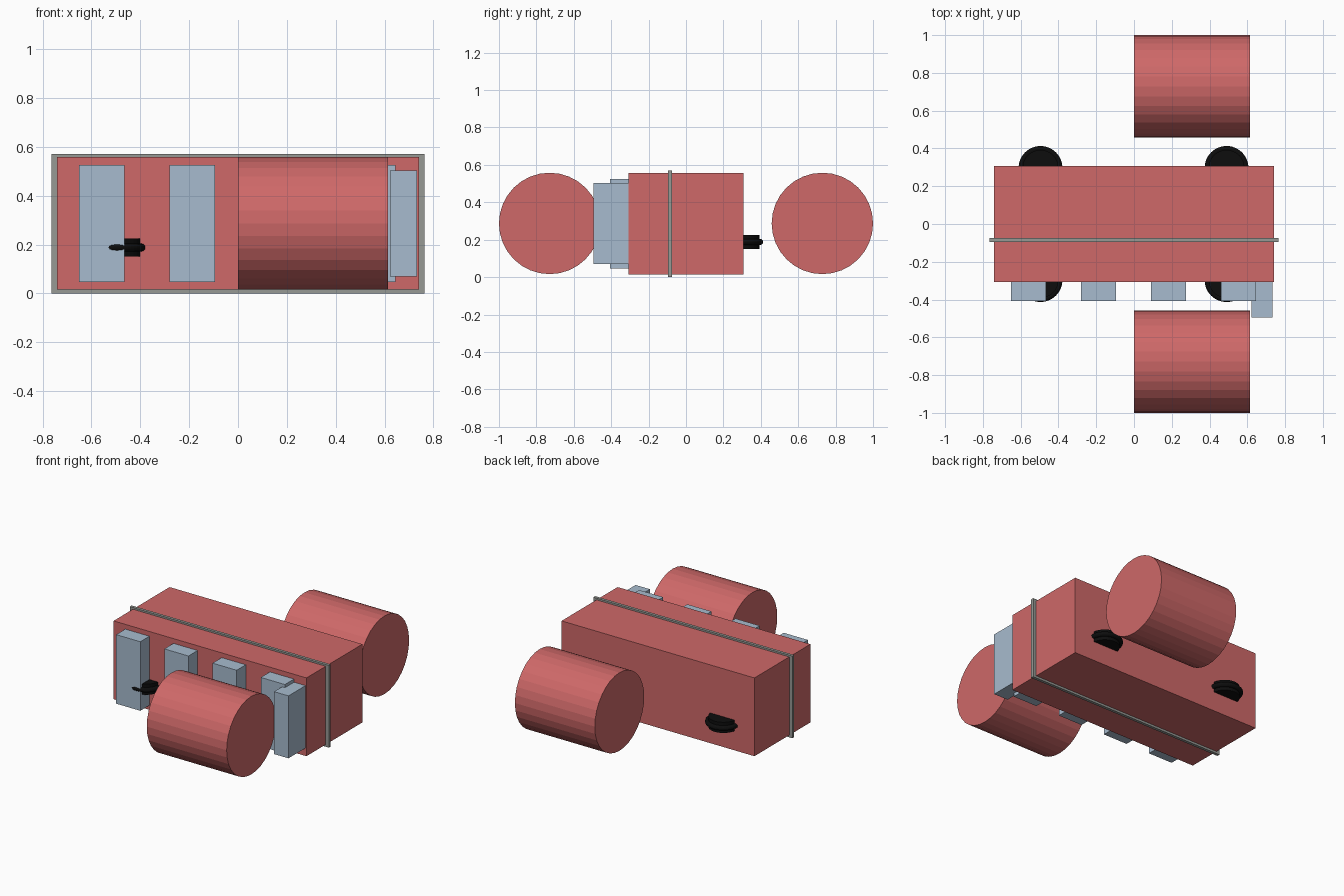
import bpy
from math import pi

cube = bpy.data.objects.get("Cube")
if cube:
    bpy.data.objects.remove(cube, do_unlink=True)


def material(name, r, g, b):
    m = bpy.data.materials.new(name)
    m.use_nodes = True
    m.diffuse_color = (r, g, b, 1)
    m.node_tree.nodes["Principled BSDF"].inputs["Base Color"].default_value = (r, g, b, 1)
    return m


RED = material("coral red", 0.62, 0.14, 0.14)
BLUE = material("pale glass blue", 0.39, 0.50, 0.62)
GREY = material("trim grey", 0.31, 0.32, 0.30)
BLACK = material("tyre black", 0.004, 0.004, 0.004)


def finish(name, mat):
    ob = bpy.context.object
    ob.name = name
    ob.data.materials.append(mat)
    return ob


def box(name, mat, x, y, z):
    """Box spanning the (low, high) range on each axis."""
    spans = (x, y, z)
    bpy.ops.mesh.primitive_cube_add(size=1, location=[(a + b) / 2 for a, b in spans])
    ob = finish(name, mat)
    ob.scale = [b - a for a, b in spans]
    return ob


# Body and the trim band around it
box("body", RED, (-0.74, 0.74), (-0.307, 0.307), (0.015, 0.558))
box("trim_band", GREY, (-0.764, 0.764), (-0.095, -0.075), (0, 0.57))

# Row of four windows and the door on the front
for i in range(4):
    left = -0.65 + 0.37 * i
    box(f"window_{i + 1}", BLUE, (left, left + 0.185), (-0.407, -0.3), (0.046, 0.525))
box("door", BLUE, (0.623, 0.733), (-0.494, -0.3), (0.07, 0.503))

for side, sign in (("front", -1), ("back", 1)):
    # Large drum lying along x
    bpy.ops.mesh.primitive_cylinder_add(
        vertices=32, radius=0.271, depth=0.613,
        location=(0.3065, sign * 0.729, 0.287), rotation=(0, pi / 2, 0))
    finish(f"{side}_drum", RED)

    # Wheels lying flat, each a hub with a ring around it
    for end, x in (("right", -0.495), ("left", 0.49)):
        spot = (x, sign * 0.297, 0.188)
        bpy.ops.mesh.primitive_cylinder_add(
            vertices=32, radius=0.095, depth=0.074, location=spot)
        finish(f"{side}_{end}_hub", BLACK)
        bpy.ops.mesh.primitive_torus_add(
            major_segments=48, minor_segments=12, major_radius=0.1,
            minor_radius=0.016, location=spot)
        finish(f"{side}_{end}_tyre", BLACK)
